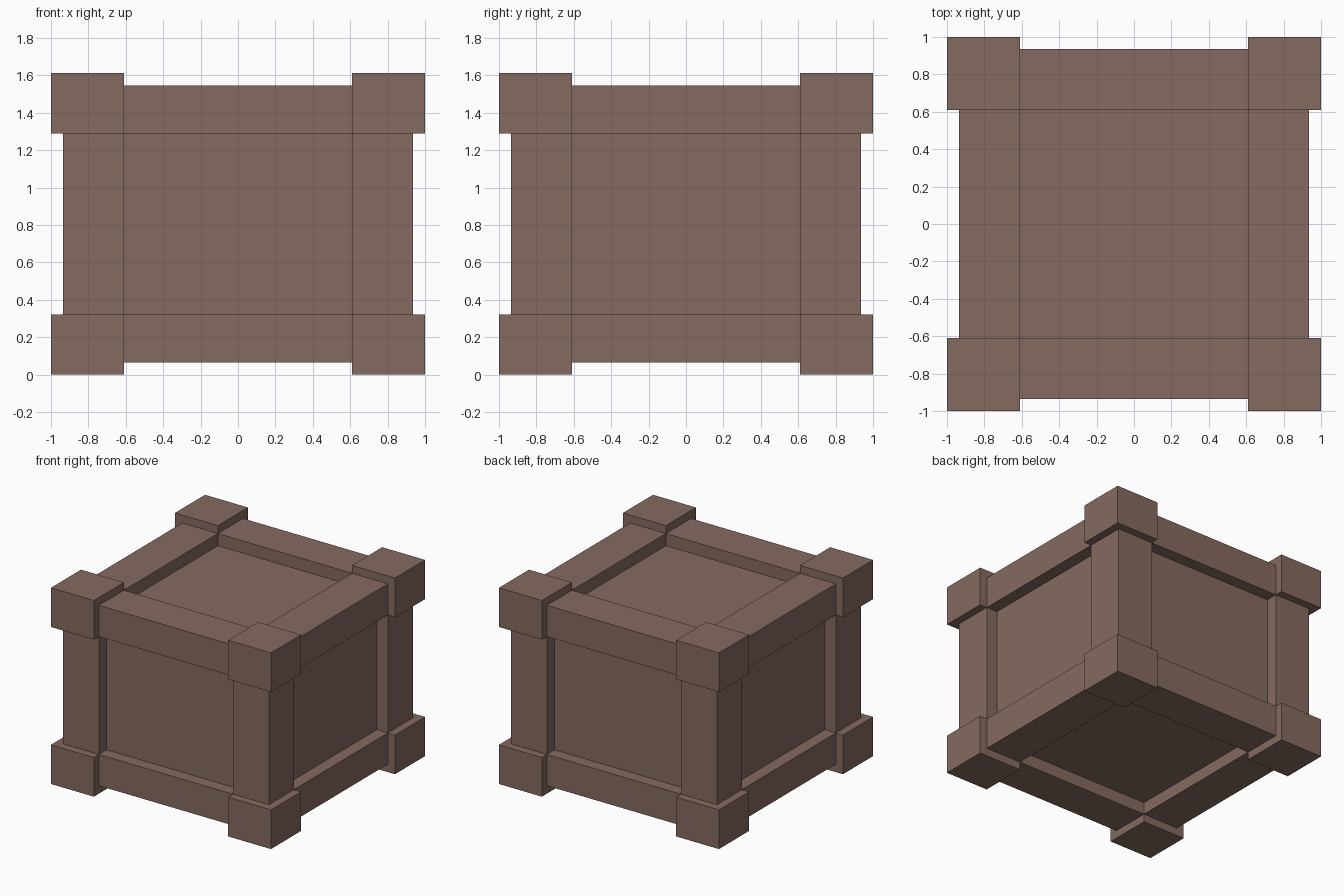
import bpy

if "Cube" in bpy.data.objects:
    bpy.data.objects.remove(bpy.data.objects["Cube"])

H = 1.612          # total height
BLOCK = 0.61       # inner edge of corner blocks
INSET = 0.065      # beams sit back from the blocks
RECESS = 0.10      # panels sit back from the beams
ZB, ZT = 0.322, H - 0.322

wood = bpy.data.materials.new("brown wood")
wood.diffuse_color = (0.235, 0.145, 0.117, 1)
wood.use_nodes = True
wood.node_tree.nodes["Principled BSDF"].inputs["Base Color"].default_value = wood.diffuse_color


def box(name, x, y, z):
    """Axis-aligned box from (min, max) pairs."""
    spans = (x, y, z)
    bpy.ops.mesh.primitive_cube_add(size=1, location=[(a + b) / 2 for a, b in spans])
    ob = bpy.context.object
    ob.name = name
    ob.scale = [abs(b - a) for a, b in spans]
    bpy.ops.object.transform_apply(location=False, rotation=False, scale=True)
    ob.data.materials.append(wood)
    return ob


def side(s, outer):
    """Span from the inner block edge to an outer limit on side s."""
    return (BLOCK, outer) if s > 0 else (-outer, -BLOCK)


out = 1 - INSET
mid = (-BLOCK, BLOCK)
levels = {"bottom": ((0, ZB), (INSET, ZB)), "top": ((ZT, H), (ZT, H - INSET))}
lr, fb = {-1: "left", 1: "right"}, {-1: "front", 1: "back"}

# Recessed panels: one inner body
p = out - RECESS
box("panel_body", (-p, p), (-p, p), (INSET + RECESS, H - INSET - RECESS))

# Upright posts
for sx in lr:
    for sy in fb:
        box(f"{fb[sy]}_{lr[sx]}_post", side(sx, out), side(sy, out), (ZB, ZT))

for level, (block_z, beam_z) in levels.items():
    # Corner blocks
    for sx in lr:
        for sy in fb:
            box(f"{level}_{fb[sy]}_{lr[sx]}_corner", side(sx, 1), side(sy, 1), block_z)
    # Horizontal beams
    for s in (-1, 1):
        box(f"{level}_{fb[s]}_beam", mid, side(s, out), beam_z)
        box(f"{level}_{lr[s]}_beam", side(s, out), mid, beam_z)
